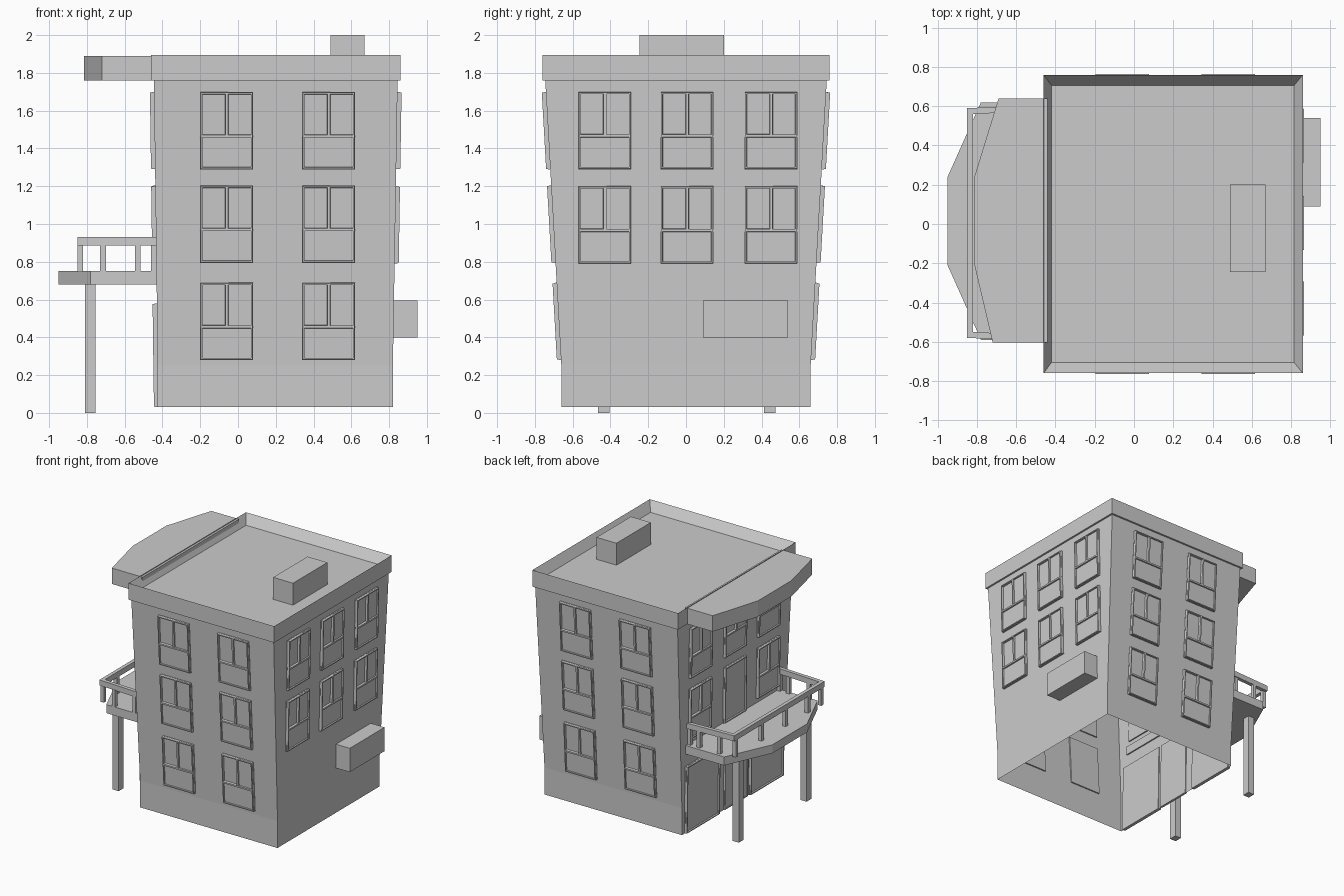
import bpy, bmesh
from math import radians, atan
from mathutils import Matrix, Vector

if "Cube" in bpy.data.objects:
    bpy.data.objects.remove(bpy.data.objects["Cube"])


def finish(name, bm):
    bmesh.ops.recalc_face_normals(bm, faces=bm.faces)
    me = bpy.data.meshes.new(name)
    bm.to_mesh(me)
    bm.free()
    return me


def add(name, me, matrix=None):
    ob = bpy.data.objects.new(name, me)
    bpy.context.collection.objects.link(ob)
    if matrix:
        ob.matrix_world = matrix
    return ob


def block(bm, x0, x1, y0, y1, z0, z1, inset=0.0):
    """Box; inset shrinks the y0 (outer) face for a chamfered look."""
    i = inset
    back = [(x0, y1, z0), (x1, y1, z0), (x1, y1, z1), (x0, y1, z1)]
    front = [(x0 + i, y0, z0 + i), (x1 - i, y0, z0 + i), (x1 - i, y0, z1 - i), (x0 + i, y0, z1 - i)]
    a = [bm.verts.new(p) for p in back]
    b = [bm.verts.new(p) for p in front]
    bm.faces.new(a)
    bm.faces.new(b)
    for k in range(4):
        n = (k + 1) % 4
        bm.faces.new((a[k], a[n], b[n], b[k]))


def box(name, *dims):
    bm = bmesh.new()
    block(bm, *dims)
    return add(name, finish(name, bm))


def loft(name, rings, cap=False):
    """Stack of rectangles (x0, x1, half_y, z) joined by side faces."""
    bm = bmesh.new()
    prev = None
    for x0, x1, h, z in rings:
        r = [bm.verts.new(p) for p in ((x0, -h, z), (x1, -h, z), (x1, h, z), (x0, h, z))]
        if prev:
            for k in range(4):
                n = (k + 1) % 4
                bm.faces.new((prev[k], prev[n], r[n], r[k]))
        prev = r
    if cap:
        bm.faces.new(prev)
    return add(name, finish(name, bm))


def slab(name, outline, z0, z1):
    bm = bmesh.new()
    f = bm.faces.new([bm.verts.new((x, y, z0)) for x, y in outline])
    top = bmesh.ops.extrude_face_region(bm, geom=[f], use_keep_orig=True)
    bmesh.ops.translate(bm, vec=(0, 0, z1 - z0),
                        verts=[v for v in top['geom'] if isinstance(v, bmesh.types.BMVert)])
    return add(name, finish(name, bm))


# Tapered walls (open underneath), flared parapet with sunken roof
loft("walls", [(-0.425, 0.82, 0.66, 0.03), (-0.425, 0.82, 0.66, 0.25), (-0.445, 0.845, 0.745, 1.76)])
loft("parapet_roof", [(-0.445, 0.845, 0.745, 1.76), (-0.46, 0.86, 0.76, 1.76),
                      (-0.46, 0.86, 0.76, 1.895), (-0.42, 0.815, 0.705, 1.82)], cap=True)
box("chimney", 0.49, 0.67, -0.245, 0.2, 1.81, 2.0)
box("wall_unit", 0.81, 0.95, 0.09, 0.54, 0.4, 0.595)


# Opening meshes: local x across, z up, -y outward, origin at bottom centre
def frame(bm, w, h, t=0.014, out=0.022):
    for x0, x1, z0, z1 in ((-w, -w + t, 0, h), (w - t, w, 0, h), (-w, w, 0, t), (-w, w, h - t, h)):
        block(bm, x0, x1, -out, 0.01, z0, z1, 0.003)


def window_mesh():
    bm = bmesh.new()
    w, h = 0.14, 0.41
    frame(bm, w, h)
    block(bm, -w, w, -0.005, 0.01, 0.17, h)             # glass
    block(bm, -w, w, -0.011, 0.01, 0, 0.17)             # lower panel
    block(bm, -w, w, -0.022, 0.01, 0.165, 0.188, 0.005)  # transom
    block(bm, -0.01, 0.012, -0.022, 0.01, 0.18, h, 0.004)  # mullion
    block(bm, 0.01, w, -0.011, 0.01, 0.18, h)           # sliding sash
    return finish("window", bm)


def panel_mesh(name, w, h, out=0.02):
    bm = bmesh.new()
    frame(bm, w, h, out=out)
    block(bm, -w, w, -0.008, 0.01, 0, h)
    return finish(name, bm)


# Wall sides: turn angle, distance at base, extra distance at top
SIDES = {"front": (0, 0.66, 0.085), "right": (90, 0.82, 0.025),
         "back": (180, 0.66, 0.085), "left": (270, 0.425, 0.02)}


def place(name, me, side, pos, z):
    """pos is the world x (front/back) or world y (left/right)."""
    ang, d0, dd = SIDES[side]
    d = d0 + dd * max(z - 0.25, 0) / 1.51
    p = {"front": (pos, -d, z), "back": (pos, d, z), "right": (d, pos, z), "left": (-d, pos, z)}[side]
    m = (Matrix.Translation(Vector(p)) @ Matrix.Rotation(radians(ang), 4, 'Z')
         @ Matrix.Rotation(atan(dd / 1.51), 4, 'X'))
    add(name, me, m)


# Windows on every side
win = window_mesh()
for z in (0.28, 0.795, 1.29):
    for side in ("front", "back"):
        for x in (-0.06, 0.48):
            place(side + "_window", win, side, x, z)
for z in (0.79, 1.29):
    for side in ("right", "left"):
        for y in (-0.43, 0.005, 0.45):
            if not (side == "left" and z < 1 and abs(y) < 0.1):
                place(side + "_window", win, side, y, z)

# Balcony door and ground floor shop openings
place("balcony_door", panel_mesh("balcony_door", 0.14, 0.455), "left", 0.0, 0.75)
shop = panel_mesh("shopfront", 0.215, 0.55)
for y in (-0.42, 0.41):
    place("shopfront", shop, "left", y, 0.03)
place("entrance_door", panel_mesh("entrance_door", 0.15, 0.55, 0.012), "left", -0.03, 0.03)

# Canopy, balcony slab and legs
slab("canopy", [(-0.44, -0.605), (-0.72, -0.605), (-0.815, -0.2),
                (-0.815, 0.235), (-0.69, 0.64), (-0.44, 0.64)], 1.76, 1.89)
slab("balcony_floor", [(-0.42, -0.59), (-0.78, -0.59), (-0.95, -0.21),
                       (-0.95, 0.24), (-0.78, 0.62), (-0.42, 0.62)], 0.68, 0.75)
for y in (-0.435, 0.443):
    box("balcony_leg", -0.81, -0.755, y - 0.031, y + 0.031, 0, 0.69)

# Railing: three-sided handrail and short posts
slab("handrail", [(-0.43, -0.6), (-0.85, -0.58), (-0.85, 0.59), (-0.43, 0.61),
                  (-0.43, 0.58), (-0.82, 0.56), (-0.82, -0.55), (-0.43, -0.57)], 0.885, 0.93)
posts = [(-0.835, y) for y in (0.555, 0.22, -0.09, -0.38, -0.55)]
posts += [(x, y) for x in (-0.715, -0.53, -0.445) for y in (-0.575, 0.582)]
for x, y in posts:
    box("rail_post", x - 0.015, x + 0.015, y - 0.015, y + 0.015, 0.745, 0.89)
